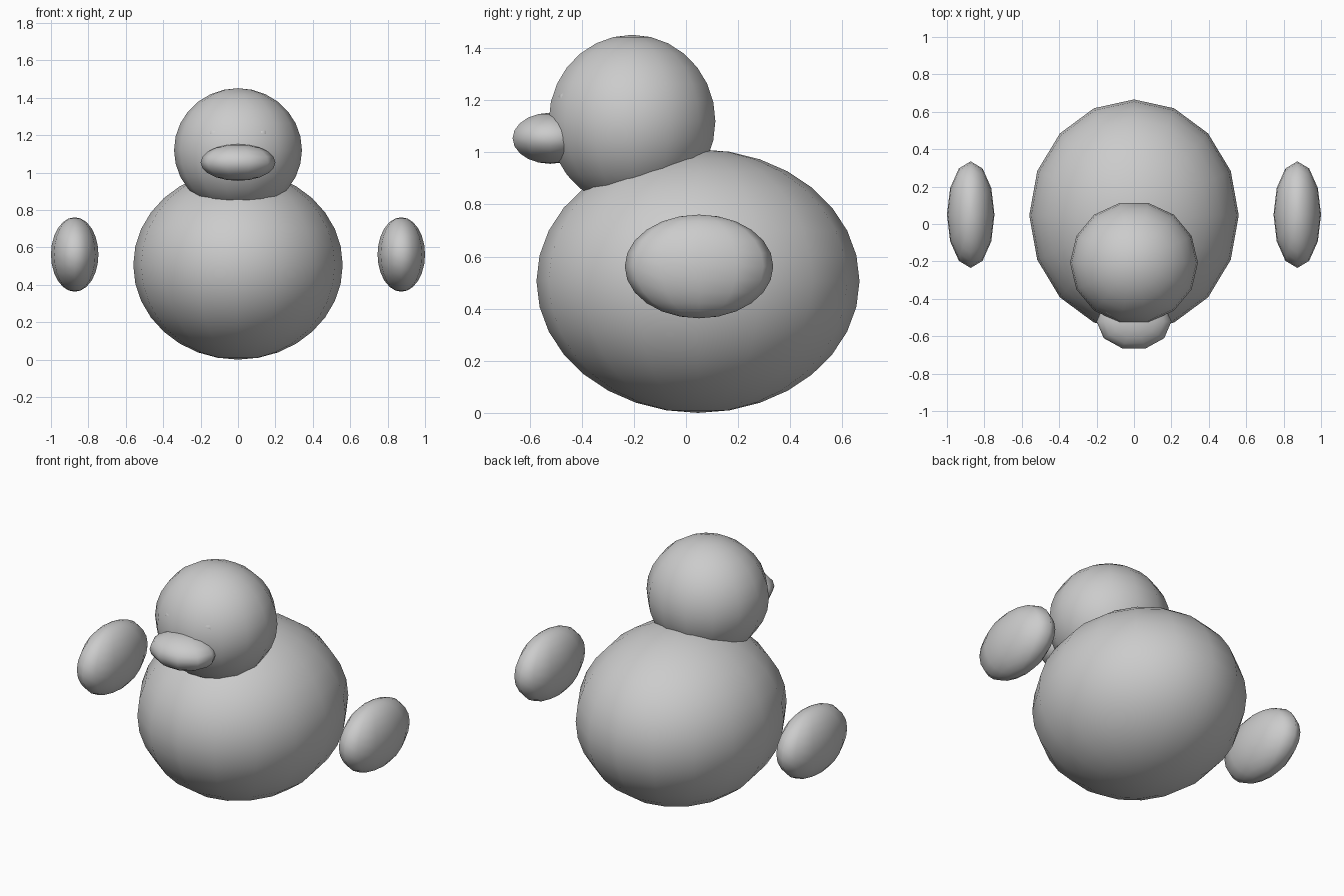
import bpy, bmesh
from math import pi
from mathutils import Matrix

if "Cube" in bpy.data.objects:
    bpy.data.objects.remove(bpy.data.objects["Cube"])


def ellipsoid(name, center, radii, sides, rings):
    """Smooth low-poly ellipsoid with z poles and a vertex column on +x."""
    bm = bmesh.new()
    bmesh.ops.create_uvsphere(bm, u_segments=sides, v_segments=rings, radius=1)
    turn = Matrix.Rotation(pi / 2, 4, 'Z')
    size = Matrix.Diagonal((*radii, 1))
    bm.transform(Matrix.Translation(center) @ size @ turn)
    for f in bm.faces:
        f.smooth = True
    mesh = bpy.data.meshes.new(name)
    bm.to_mesh(mesh)
    bm.free()
    obj = bpy.data.objects.new(name, mesh)
    bpy.context.collection.objects.link(obj)
    return obj


# Body, head and beak
ellipsoid("body", (0, 0.046, 0.506), (0.56, 0.62, 0.506), 16, 16)
ellipsoid("head", (0, -0.207, 1.12), (0.342, 0.328, 0.331), 14, 14)
ellipsoid("beak", (0, -0.521, 1.054), (0.2, 0.152, 0.098), 10, 10)

# Detached wings and nearly buried eyes, one per side
for side, s in (("left", -1), ("right", 1)):
    ellipsoid(side + "_wing", (s * 0.873, 0.05, 0.562), (0.127, 0.285, 0.199), 12, 12)
    ellipsoid(side + "_eye", (s * 0.123, -0.451, 1.203), (0.04, 0.04, 0.04), 8, 8)
